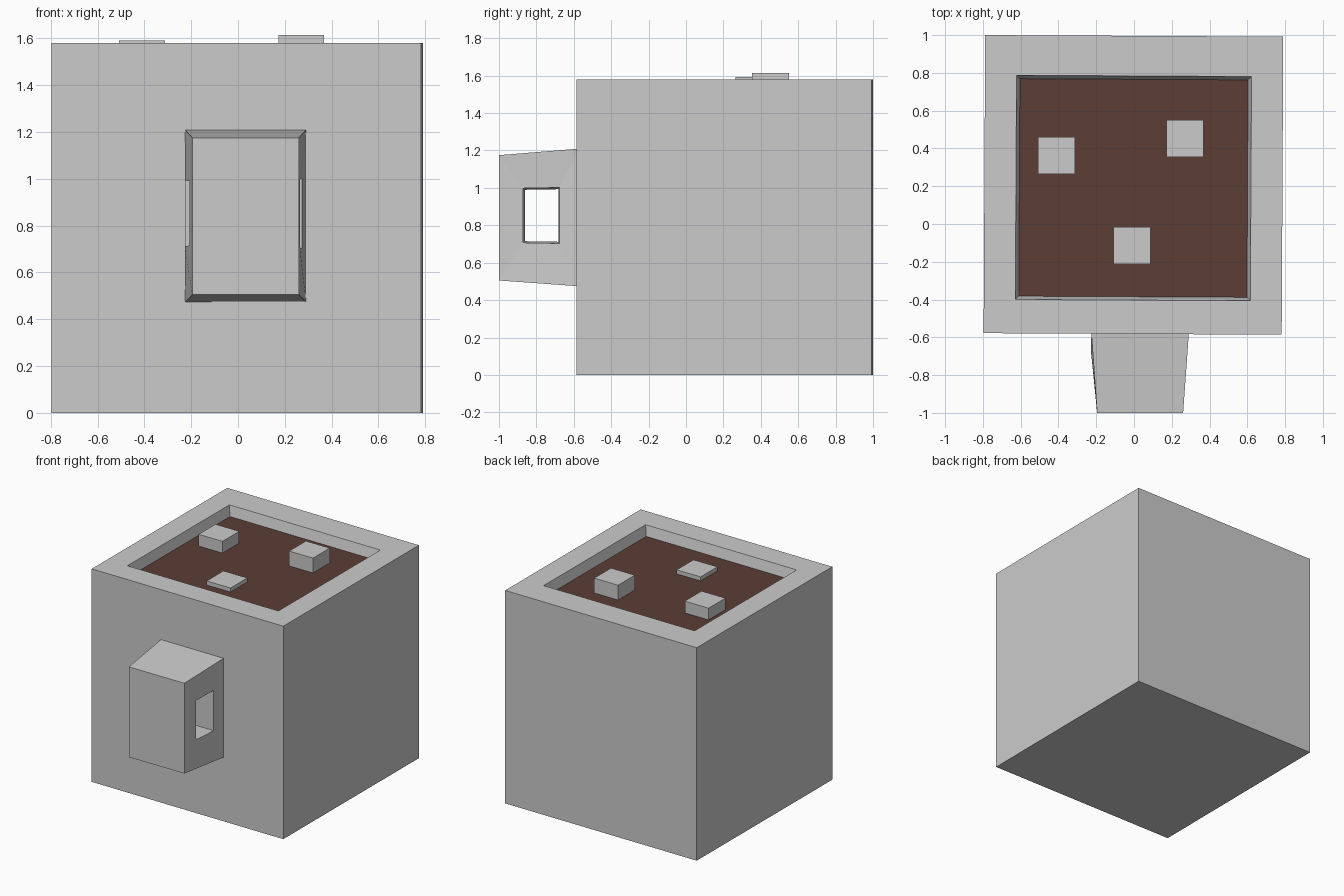
import bpy, bmesh, math

if "Cube" in bpy.data.objects:
    bpy.data.objects.remove(bpy.data.objects["Cube"])


def mesh_object(name, bm, loc=(0, 0, 0), turn=0.0):
    bmesh.ops.recalc_face_normals(bm, faces=bm.faces)
    mesh = bpy.data.meshes.new(name)
    bm.to_mesh(mesh)
    bm.free()
    ob = bpy.data.objects.new(name, mesh)
    ob.location = loc
    ob.rotation_euler.z = turn
    bpy.context.collection.objects.link(ob)
    return ob


def ring(bm, pts):
    return [bm.verts.new(p) for p in pts]


def bridge(bm, a, b):
    for i in range(4):
        j = (i + 1) % 4
        bm.faces.new((a[i], a[j], b[j], b[i]))


def square(x0, x1, y0, y1, z, inset=0.0):
    x0, x1, y0, y1 = x0 + inset, x1 - inset, y0 + inset, y1 - inset
    return [(x0, y0, z), (x1, y0, z), (x1, y1, z), (x0, y1, z)]


CENTRE = (-0.003, 0.207, 0)
TURN = math.radians(-0.3)
H, TOP, FILL = 0.789, 1.58, 1.505
OPENING = (-0.622, 0.622, -0.61, 0.577)
SLOPE = 0.24  # inward lean of the cavity walls

# Hollow cup body
bm = bmesh.new()
rings = [ring(bm, p) for p in (
    square(-H, H, -H, H, 0),
    square(-H, H, -H, H, TOP),
    square(*OPENING, TOP),
    square(*OPENING, 0.2, SLOPE * (TOP - 0.2)))]
for a, b in zip(rings, rings[1:]):
    bridge(bm, a, b)
bm.faces.new(rings[0])
bm.faces.new(rings[-1])
mesh_object("cup_body", bm, CENTRE, TURN)

# Drink surface
bm = bmesh.new()
bm.faces.new(ring(bm, square(*OPENING, FILL, SLOPE * (TOP - FILL))))
for f in bm.faces:
    f.normal_update()
drink = mesh_object("drink", bm, CENTRE, TURN)
if drink.data.polygons[0].normal.z < 0:
    drink.data.flip_normals()
mat = bpy.data.materials.new("brown_drink")
mat.diffuse_color = (0.107, 0.047, 0.036, 1)
mat.use_nodes = True
mat.node_tree.nodes["Principled BSDF"].inputs["Base Color"].default_value = mat.diffuse_color
drink.data.materials.append(mat)

# Floating cubes, sunk to different depths
SIZE = 0.196
for i, (x, y, top) in enumerate([(-0.41, 0.362, 1.592),
                                 (0.27, 0.452, 1.615),
                                 (-0.01, -0.115, 1.535)]):
    bm = bmesh.new()
    bmesh.ops.create_cube(bm, size=SIZE)
    mesh_object(f"floating_cube_{i + 1}", bm, (x, y, top - SIZE / 2))


# Tapered handle with a finger hole running through it sideways
def side(xf, xb, yf, yb, front_z, back_z):
    return [(xf, yf, front_z[0]), (xb, yb, back_z[0]),
            (xb, yb, back_z[1]), (xf, yf, front_z[1])]


bm = bmesh.new()
loops = [ring(bm, p) for p in (
    side(-0.195, -0.226, -1.0, -0.57, (0.505, 1.175), (0.474, 1.21)),
    side(-0.208, -0.227, -0.86, -0.683, (0.715, 0.99), (0.712, 0.993)),
    side(0.264, 0.274, -0.872, -0.677, (0.707, 0.998), (0.703, 1.002)),
    side(0.26, 0.291, -1.0, -0.57, (0.505, 1.175), (0.474, 1.21)))]
for i in range(4):
    bridge(bm, loops[i], loops[(i + 1) % 4])
mesh_object("handle", bm)
